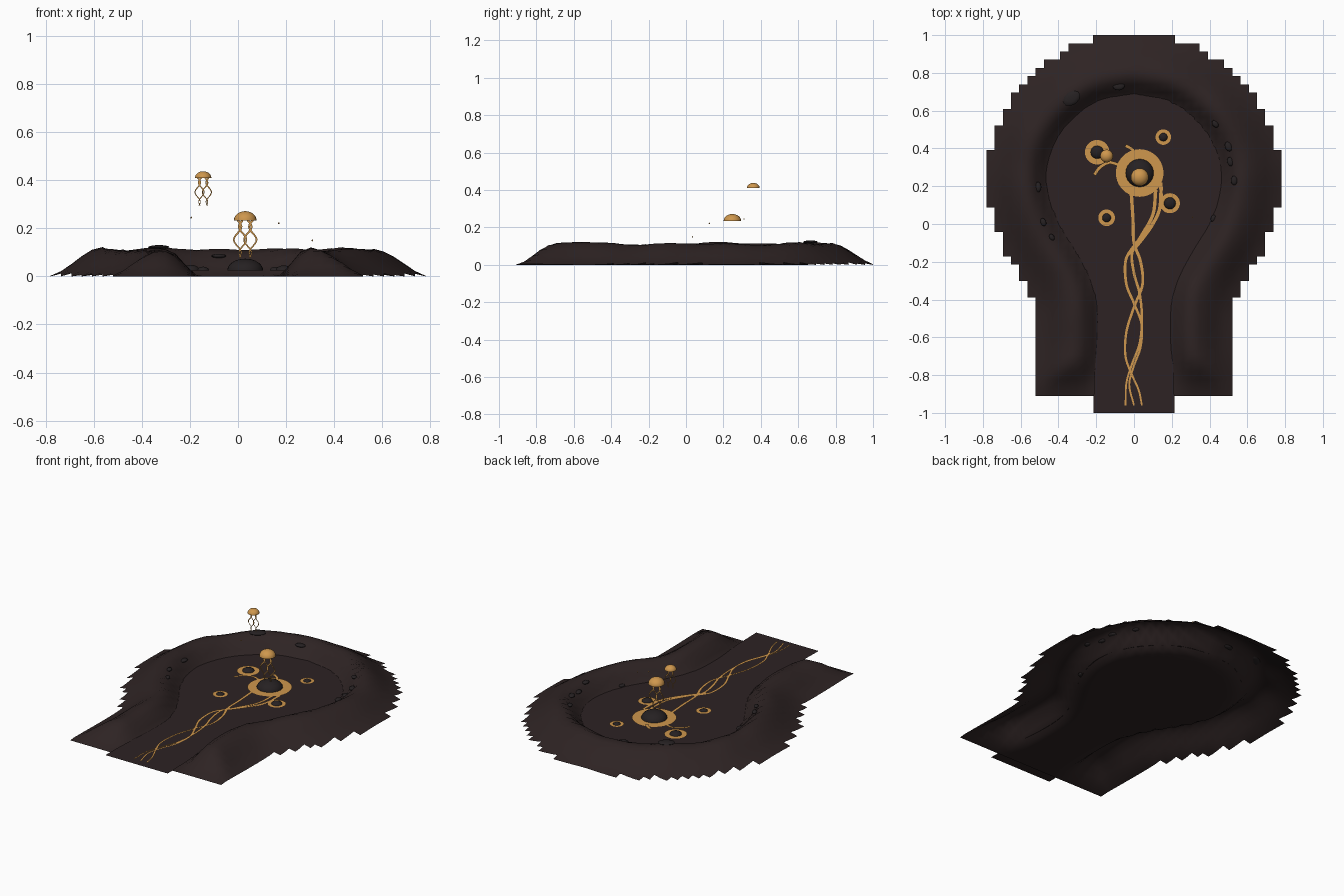
import bpy, bmesh, math, random
from mathutils import Vector, noise

if "Cube" in bpy.data.objects:
    bpy.data.objects.remove(bpy.data.objects["Cube"])

random.seed(4)


def material(name, rgb):
    m = bpy.data.materials.new(name)
    m.diffuse_color = (*rgb, 1)
    m.use_nodes = True
    m.node_tree.nodes["Principled BSDF"].inputs["Base Color"].default_value = m.diffuse_color
    return m


EARTH = material("dark earth", (0.027, 0.017, 0.017))
FLOOR = material("pool floor", (0.026, 0.016, 0.017))
STONE = material("dark stone", (0.019, 0.015, 0.016))
AMBER = material("amber glow", (0.62, 0.31, 0.075))


def finish(bm, name, mat, smooth=True):
    me = bpy.data.meshes.new(name)
    bm.to_mesh(me)
    bm.free()
    me.materials.append(mat)
    ob = bpy.data.objects.new(name, me)
    bpy.context.collection.objects.link(ob)
    if smooth:
        bpy.context.view_layer.objects.active = ob
        ob.select_set(True)
        bpy.ops.object.shade_smooth_by_angle(angle=math.radians(50))
        ob.select_set(False)
    return ob


def spline(pts, steps=8):
    """Smooth path through a few points."""
    p = [Vector(q) for q in pts]
    p = [2 * p[0] - p[1]] + p + [2 * p[-1] - p[-2]]
    out = []
    for a, b, c, d in zip(p, p[1:], p[2:], p[3:]):
        for i in range(steps):
            t = i / steps
            out.append(0.5 * (2 * b + (c - a) * t + (2 * a - 5 * b + 4 * c - d) * t * t
                              + (3 * b - a - 3 * c + d) * t ** 3))
    return out + [p[-2]]


# Keyhole outline of the pool: round basin with a channel to the front
side = [(0, 0.69), (0.2, 0.65), (0.37, 0.51), (0.45, 0.35), (0.465, 0.2), (0.41, 0.02),
        (0.32, -0.13), (0.24, -0.28), (0.2, -0.42), (0.195, -0.6), (0.21, -0.8), (0.215, -1.0)]
right = spline(side, 3)
tail = [Vector((0.215, -1.5))]
outline = right + tail
edges = list(zip(outline, outline[1:]))


def pool_distance(x, y):
    """Distance to the pool edge, negative inside."""
    q = Vector((abs(x), y))
    best = 9
    inside = False
    for a, b in edges:
        ab = b - a
        t = max(0, min(1, (q - a).dot(ab) / ab.length_squared))
        best = min(best, (q - a - ab * t).length)
        if (a.y > q.y) != (b.y > q.y):
            if q.x < a.x + (q.y - a.y) / (b.y - a.y) * ab.x:
                inside = True
    return -best if inside else best


def smoothstep(t):
    t = max(0, min(1, t))
    return t * t * (3 - 2 * t)


def ground(x, y):
    d = pool_distance(x, y)
    outer = smoothstep(min(0.335 - d, y + 0.92) / 0.23)
    inner = smoothstep((d + 0.04) / 0.14)
    bumps = 0.115 + 0.016 * noise.noise(Vector((x * 5, y * 5, 0.3)))
    return max(0, bumps * outer * inner)


# Banks: raised ridge on a square grid with a stepped rim
CELL = 0.0434
bm = bmesh.new()
grid = {}


def corner(i, j):
    if (i, j) not in grid:
        x, y = (i - 18) * CELL, 1 - j * CELL
        grid[i, j] = bm.verts.new((x, y, ground(x, y)))
    return grid[i, j]


for i in range(36):
    for j in range(44):
        if pool_distance((i - 17.5) * CELL, 1 - (j + 0.5) * CELL) < 0.315:
            bm.faces.new([corner(i, j + 1), corner(i + 1, j + 1), corner(i + 1, j), corner(i, j)])
finish(bm, "banks", EARTH)

# Pool floor: thin flat sheet
Z = 0.025
bm = bmesh.new()
ring = [(v.x, v.y) for v in right] + [(-v.x, v.y) for v in reversed(right[1:])]
bm.faces.new([bm.verts.new((x, y, Z)) for x, y in reversed(ring)])
finish(bm, "pool_floor", FLOOR, False)


def dome(name, at, radius, height, mat, cap=False):
    bm = bmesh.new()
    bmesh.ops.create_uvsphere(bm, u_segments=24, v_segments=16, radius=1)
    bmesh.ops.delete(bm, geom=[v for v in bm.verts if v.co.z < -0.01], context='VERTS')
    if cap:
        bmesh.ops.holes_fill(bm, edges=[e for e in bm.edges if e.is_boundary], sides=0)
        bmesh.ops.recalc_face_normals(bm, faces=bm.faces)
    for v in bm.verts:
        v.co = Vector(at) + Vector((v.co.x * radius, v.co.y * radius, v.co.z * height))
    finish(bm, name, mat)


def annulus(name, x, y, r0, r1, z):
    bm = bmesh.new()
    n = 40
    rows = [[bm.verts.new((x + r * math.cos(k * math.tau / n), y + r * math.sin(k * math.tau / n), z))
             for k in range(n)] for r in (r0, r1)]
    for k in range(n):
        m = (k + 1) % n
        bm.faces.new([rows[0][k], rows[1][k], rows[1][m], rows[0][m]])
    finish(bm, name, AMBER, False)


def ribbon(name, path, w0, w1, normal):
    """Flat strip along a path, tapering from w0 to w1, facing along normal."""
    bm = bmesh.new()
    n = len(path)
    prev = None
    for k, p in enumerate(path):
        along = (path[min(k + 1, n - 1)] - path[max(k - 1, 0)]).normalized()
        off = Vector(normal).cross(along) * (w0 + (w1 - w0) * k / (n - 1)) / 2
        pair = [bm.verts.new(p + off), bm.verts.new(p - off)]
        if prev:
            bm.faces.new([prev[0], prev[1], pair[1], pair[0]])
        prev = pair
    finish(bm, name, AMBER, False)


# Mounds with glowing rings around them
for k, (x, y, r0, r1) in enumerate([(0.03, 0.27, 0.072, 0.126), (-0.195, 0.38, 0.034, 0.065),
                                    (0.155, 0.46, 0.022, 0.041), (-0.145, 0.033, 0.023, 0.044),
                                    (0.19, 0.11, 0.031, 0.053)]):
    dome(f"mound_{k}", (x, y, Z), r0 * 1.04, r0 * 0.68, STONE)
    annulus(f"glow_ring_{k}", x, y, r0, r1, Z + 0.005)

# Glowing threads braided down the channel, and short curls by the rings
threads = [
    [(0.145, 0.2), (0.13, 0.06), (0.06, -0.05), (-0.01, -0.13), (-0.045, -0.2), (-0.04, -0.32),
     (0.0, -0.42), (0.04, -0.53), (0.035, -0.65), (0.0, -0.75), (-0.025, -0.85), (0.0, -0.96)],
    [(-0.015, 0.17), (-0.005, 0.02), (0.0, -0.1), (0.035, -0.2), (0.045, -0.32), (0.0, -0.44),
     (-0.04, -0.57), (-0.045, -0.7), (-0.01, -0.8), (0.025, -0.88), (0.042, -0.96)],
    [(0.115, 0.18), (0.1, 0.05), (0.04, -0.06), (-0.01, -0.15), (0.0, -0.26), (0.03, -0.37),
     (0.042, -0.5), (0.03, -0.63), (-0.01, -0.74), (-0.04, -0.84), (-0.045, -0.96)],
    [(0.142, 0.22), (0.14, 0.1), (0.1, 0.0), (0.02, -0.11), (-0.03, -0.16)],
]
curls = [[(-0.21, 0.26), (-0.18, 0.3), (-0.13, 0.325), (-0.07, 0.31)],
         [(-0.045, 0.415), (-0.01, 0.395), (0.01, 0.37)]]
for k, pts in enumerate(threads + curls):
    end = 0.009 if k < 3 else 0.016
    path = [v.to_3d() + Vector((0, 0, Z + 0.006 + 0.0006 * k)) for v in spline(pts)]
    ribbon(f"thread_{k}", path, 0.018, end, (0, 0, 1))


# Floating jellies: a bell with flat wavy tentacles
def jelly(name, x, y, z, radius, height, length, width):
    dome(name + "_bell", (x, y, z), radius, height, AMBER, True)
    for k in range(4):
        base = (k - 1.5) * radius * 0.45
        path = []
        for s in range(25):
            t = s / 24
            wave = radius * 0.33 * math.sin(t * 9 + k * math.pi)
            path.append(Vector((x + base + wave, y + (k - 1.5) * 0.001, z - t * length)))
        ribbon(f"{name}_tentacle_{k}", path, width, width * 0.5, (0, -1, 0))


jelly("large_jelly", 0.03, 0.248, 0.234, 0.047, 0.038, 0.155, 0.009)
jelly("small_jelly", -0.145, 0.36, 0.411, 0.034, 0.027, 0.115, 0.006)


def blob(name, at, size, turn, mat, level=2):
    bm = bmesh.new()
    bmesh.ops.create_icosphere(bm, subdivisions=level, radius=1)
    c, s = math.cos(turn), math.sin(turn)
    for v in bm.verts:
        px, py = v.co.x * size[0], v.co.y * size[1]
        v.co = Vector(at) + Vector((px * c - py * s, px * s + py * c, v.co.z * size[2]))
    finish(bm, name, mat)


# Flat stones along the rim
stones = [(-0.33, 0.665, 0.05), (-0.08, 0.73, 0.032), (0.5, 0.41, 0.027), (0.51, 0.33, 0.025),
          (0.53, 0.23, 0.025), (-0.51, 0.195, 0.028), (-0.48, 0.01, 0.022), (-0.435, -0.07, 0.019),
          (0.42, 0.03, 0.02), (0.43, 0.53, 0.022)]
for k, (x, y, r) in enumerate(stones):
    turn = math.atan2(y - 0.2, x) + math.pi / 2
    blob(f"rim_stone_{k}", (x, y, ground(x, y) + 0.003), (r, r * 0.7, 0.009), turn, STONE)

# Drifting sparks
for k, at in enumerate([(-0.195, 0.31, 0.245), (0.17, 0.125, 0.222), (0.31, 0.035, 0.15)]):
    blob(f"spark_{k}", at, (0.004, 0.004, 0.004), 0, AMBER, 1)
